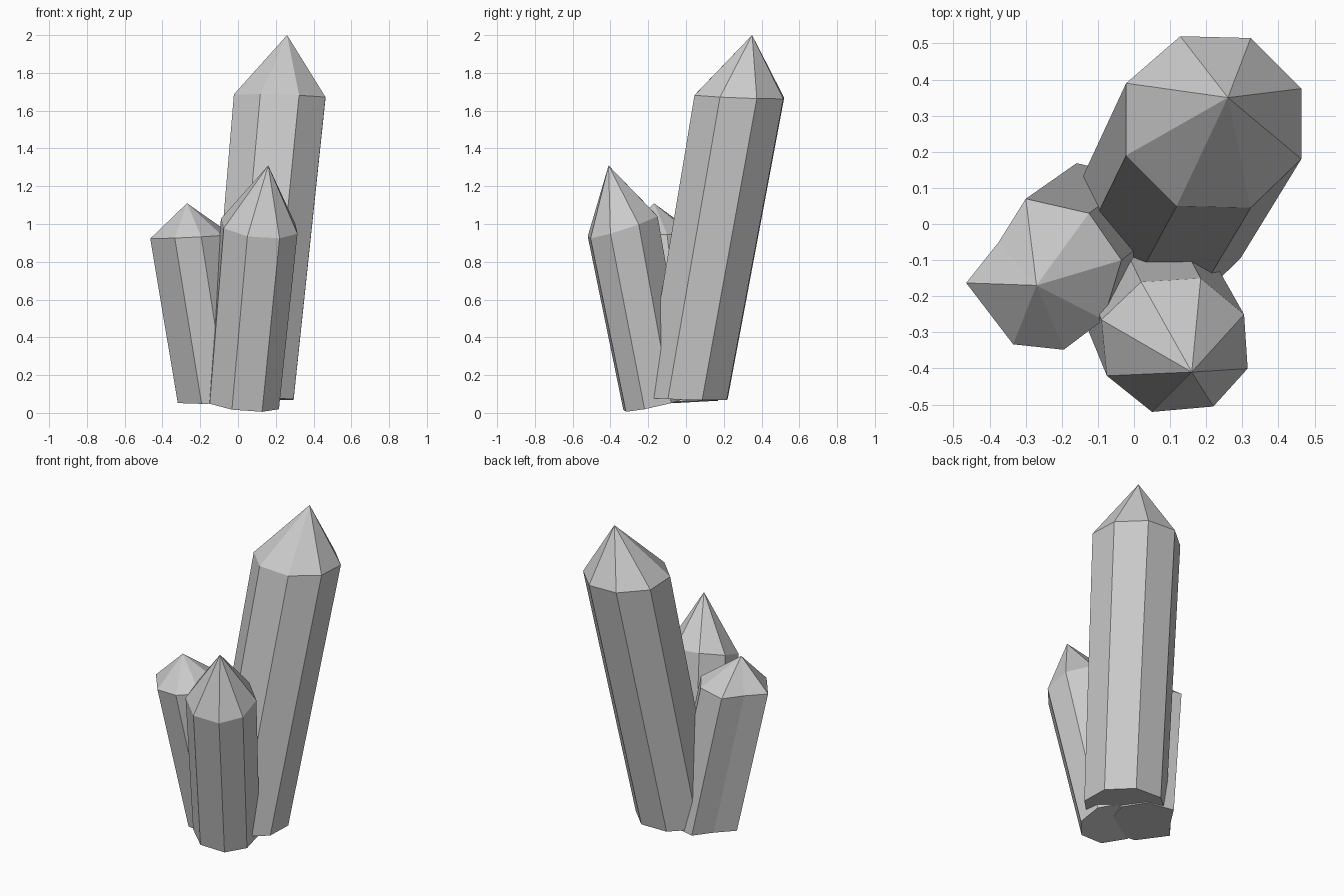
import bpy
import bmesh
from mathutils import Vector

# Remove only the default cube
default_cube = bpy.data.objects.get("Cube")
if default_cube:
    bpy.data.objects.remove(default_cube, do_unlink=True)


def make_material(name, colour):
    material = bpy.data.materials.new(name)
    material.use_nodes = True
    material.diffuse_color = colour
    shader = next(n for n in material.node_tree.nodes if n.type == 'BSDF_PRINCIPLED')
    shader.inputs["Base Color"].default_value = colour
    shader.inputs["Roughness"].default_value = 0.8
    return material


def add_crystal(name, outline, shoulder, shoulder_slope, base, base_slope, taper, tip, material):
    """Leaning faceted column: the outline is the shoulder ring seen from above.

    shoulder and base are ring centres, the slopes tilt each ring in x and y,
    and taper scales the outline down at the foot."""
    bm = bmesh.new()
    top_centre, foot_centre = Vector(shoulder), Vector(base)
    mean = sum((Vector(p) for p in outline), Vector((0, 0))) / len(outline)

    def ring(centre, slope, scale):
        verts = []
        for point in outline:
            offset = (Vector(point) - mean) * scale
            rise = offset.dot(Vector(slope))
            verts.append(bm.verts.new(centre + Vector((offset.x, offset.y, rise))))
        return verts

    foot = ring(foot_centre, base_slope, taper)
    top = ring(top_centre, shoulder_slope, 1)
    apex = bm.verts.new(tip)

    # Flat foot, column sides and pointed cap
    bm.faces.new(list(reversed(foot)))
    count = len(outline)
    for i in range(count):
        j = (i + 1) % count
        bm.faces.new((foot[i], foot[j], top[j], top[i]))
        bm.faces.new((top[i], top[j], apex))

    bmesh.ops.recalc_face_normals(bm, faces=bm.faces)
    mesh = bpy.data.meshes.new(name)
    bm.to_mesh(mesh)
    bm.free()
    mesh.materials.append(material)
    crystal = bpy.data.objects.new(name, mesh)
    bpy.context.scene.collection.objects.link(crystal)
    return crystal


stone = make_material("pale_grey_stone", (0.6, 0.6, 0.6, 1))

# Tall crystal leaning to the back left
add_crystal(
    "tall_crystal",
    outline=[(-.02, .39), (-.02, .19), (.12, .05), (.325, .045),
             (.465, .18), (.465, .375), (.325, .515), (.13, .52)],
    shoulder=(.222, .283, 1.675), shoulder_slope=(-.03, -.04),
    base=(.07, 0, .075), base_slope=(-.02, -.025),
    taper=.93, tip=(.26, .35, 2), material=stone)

# Medium crystal leaning to the front
add_crystal(
    "front_crystal",
    outline=[(.05, -.52), (.22, -.505), (.315, -.4), (.305, -.25),
             (.185, -.15), (.02, -.16), (-.09, -.265), (-.075, -.42)],
    shoulder=(.116, -.334, .988), shoulder_slope=(-.09, .32),
    base=(.03, -.157, .05), base_slope=(-.09, .22),
    taper=.94, tip=(.16, -.41, 1.31), material=stone)

# Short crystal leaning to the right
add_crystal(
    "side_crystal",
    outline=[(-.465, -.163), (-.335, -.333), (-.195, -.348), (-.085, -.265),
             (-.035, -.1), (-.125, .03), (-.3, .07), (-.375, -.05)],
    shoulder=(-.239, -.145, .934), shoulder_slope=(.05, .02),
    base=(-.1, -.04, .057), base_slope=(.02, .04),
    taper=.97, tip=(-.27, -.17, 1.11), material=stone)
